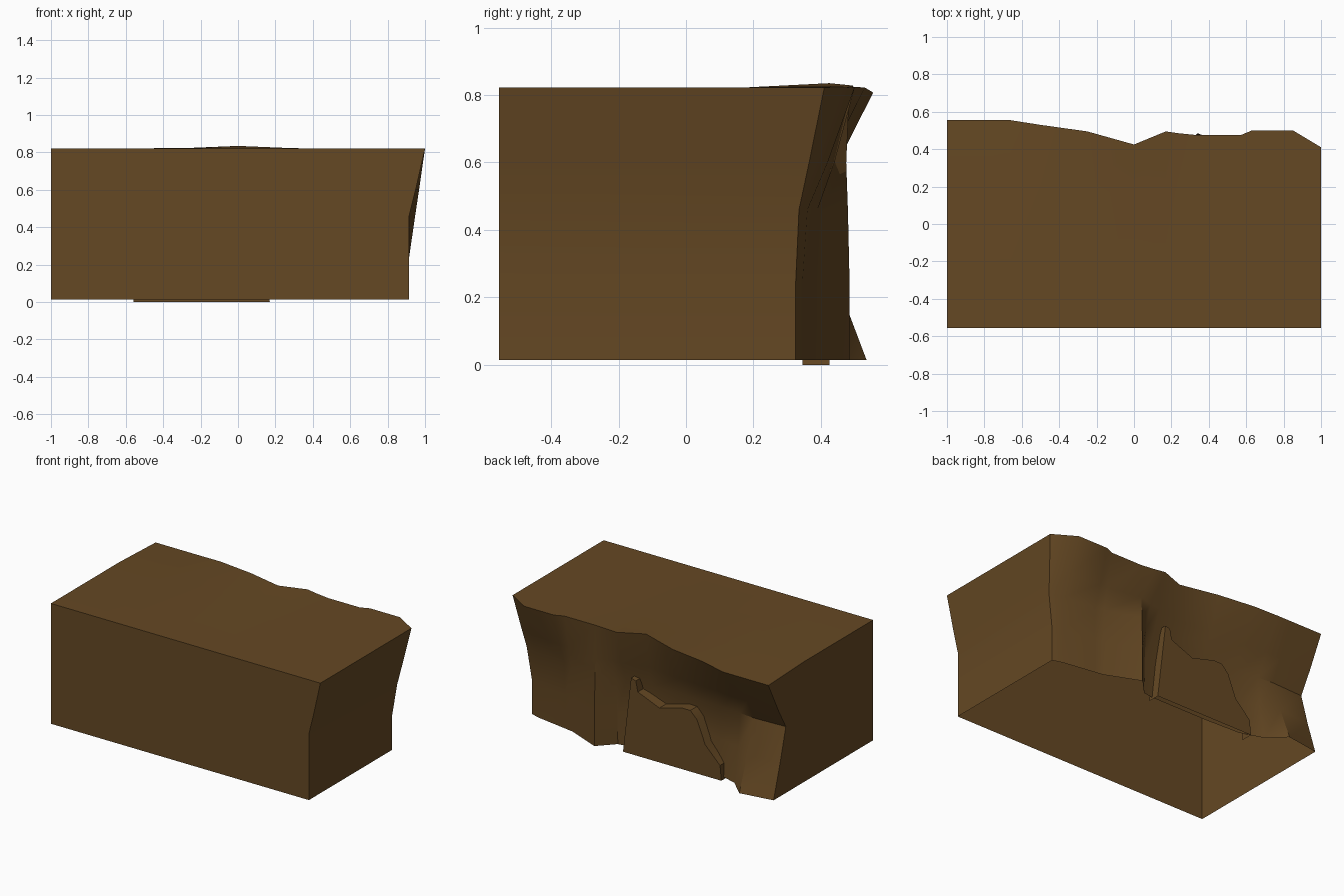
import bpy
import bmesh
import math

cube = bpy.data.objects.get("Cube")
if cube:
    bpy.data.objects.remove(cube, do_unlink=True)

# One earthy brown for everything
earth = bpy.data.materials.new("earth_brown")
earth.use_nodes = True
earth_colour = (0.13, 0.065, 0.017, 1)
earth.diffuse_color = earth_colour
shader = earth.node_tree.nodes["Principled BSDF"]
shader.inputs["Base Color"].default_value = earth_colour
shader.inputs["Roughness"].default_value = 0.9


def finish(name, bm, angle):
    """Turn a bmesh into a named, shaded object."""
    bmesh.ops.recalc_face_normals(bm, faces=bm.faces[:])
    mesh = bpy.data.meshes.new(name)
    bm.to_mesh(mesh)
    bm.free()
    mesh.materials.append(earth)
    obj = bpy.data.objects.new(name, mesh)
    bpy.context.collection.objects.link(obj)
    bpy.ops.object.select_all(action="DESELECT")
    obj.select_set(True)
    bpy.context.view_layer.objects.active = obj
    bpy.ops.object.shade_smooth_by_angle(angle=math.radians(angle))
    return obj


FRONT = -0.555
ROWS = (0.015, 0.24, 0.46, 0.6, 0.822)

# Depth of the rocky back in hundredths, bottom to top, for each x column
COLUMNS = {
    -1.0: (50, 43, 37, 45, 55.5),
    -0.77: (53.5, 45, 38, 45, 55.5),
    -0.66: (43, 39, 37, 45, 55.5),
    -0.5: (38, 36, 36, 43, 53),
    -0.25: (37, 35, 35, 42, 49.5),
    0.0: (37, 35, 36, 39, 42.5),
    0.17: (37, 37, 39, 44, 49.5),
    0.24: (38, 38.5, 40, 44, 48.5),
    0.34: (48.5, 48.5, 48, 47.5, 47.5),
    0.57: (39, 39.5, 40, 43, 47.5),
    0.63: (38, 38, 39, 44, 50),
    0.85: (34.5, 34.5, 36, 42, 50),
    1.0: (32.5, 32.5, 33.5, 36.5, 41),
}
# The overhanging end leans in towards the ground
END_FRONT = (0.915, 0.915, 0.915, 0.95, 1.0)
END_BACK = (0.915, 0.915, 0.947, 0.968, 1.0)


def top_height(x):
    """Slight hump over the notch, slight dip at the far corner."""
    if x < -0.6:
        return 0.807
    return 0.822 + 0.013 * max(0, 1 - abs(x) / 0.31)


# Cliff block: a profile over the front, top and back, skinned across x
bm = bmesh.new()
profiles = []
for x, depths in COLUMNS.items():
    is_end = x == 1.0
    front = [bm.verts.new((END_FRONT[i] if is_end else min(x, 0.9), FRONT, z))
             for i, z in enumerate(ROWS)]
    crest = [bm.verts.new((x, 0.17, ROWS[-1]))]
    back = []
    for i, z in enumerate(ROWS):
        height = top_height(x) if i == len(ROWS) - 1 else z
        px = END_BACK[i] if is_end else x
        back.append(bm.verts.new((px, depths[i] / 100, height)))
    profiles.append(front + crest + back[::-1])

for a, b in zip(profiles, profiles[1:]):
    for i in range(len(a) - 1):
        bm.faces.new((a[i], a[i + 1], b[i + 1], b[i]))

# End walls; the underside stays open
for p in (profiles[0], profiles[-1]):
    for i in range(len(ROWS) - 1):
        bm.faces.new((p[i], p[i + 1], p[-2 - i], p[-1 - i]))
    bm.faces.new(p[len(ROWS) - 1:len(ROWS) + 2])
finish("cliff_block", bm, 32)

# Rock slab standing against the back
OUTLINE = ((0.17, 0), (0.11, 0.51), (0.075, 0.5), (0.06, 0.43), (-0.1, 0.365),
           (-0.27, 0.41), (-0.33, 0.41), (-0.38, 0.36), (-0.44, 0.21),
           (-0.55, 0.1), (-0.56, 0))
bm = bmesh.new()
outer = [bm.verts.new((x, 0.425, z)) for x, z in OUTLINE]
inner = [bm.verts.new((x, 0.345, z)) for x, z in OUTLINE]
bm.faces.new(outer)
for i in range(len(OUTLINE) - 1):
    bm.faces.new((outer[i], inner[i], inner[i + 1], outer[i + 1]))
finish("rock_slab", bm, 25)
